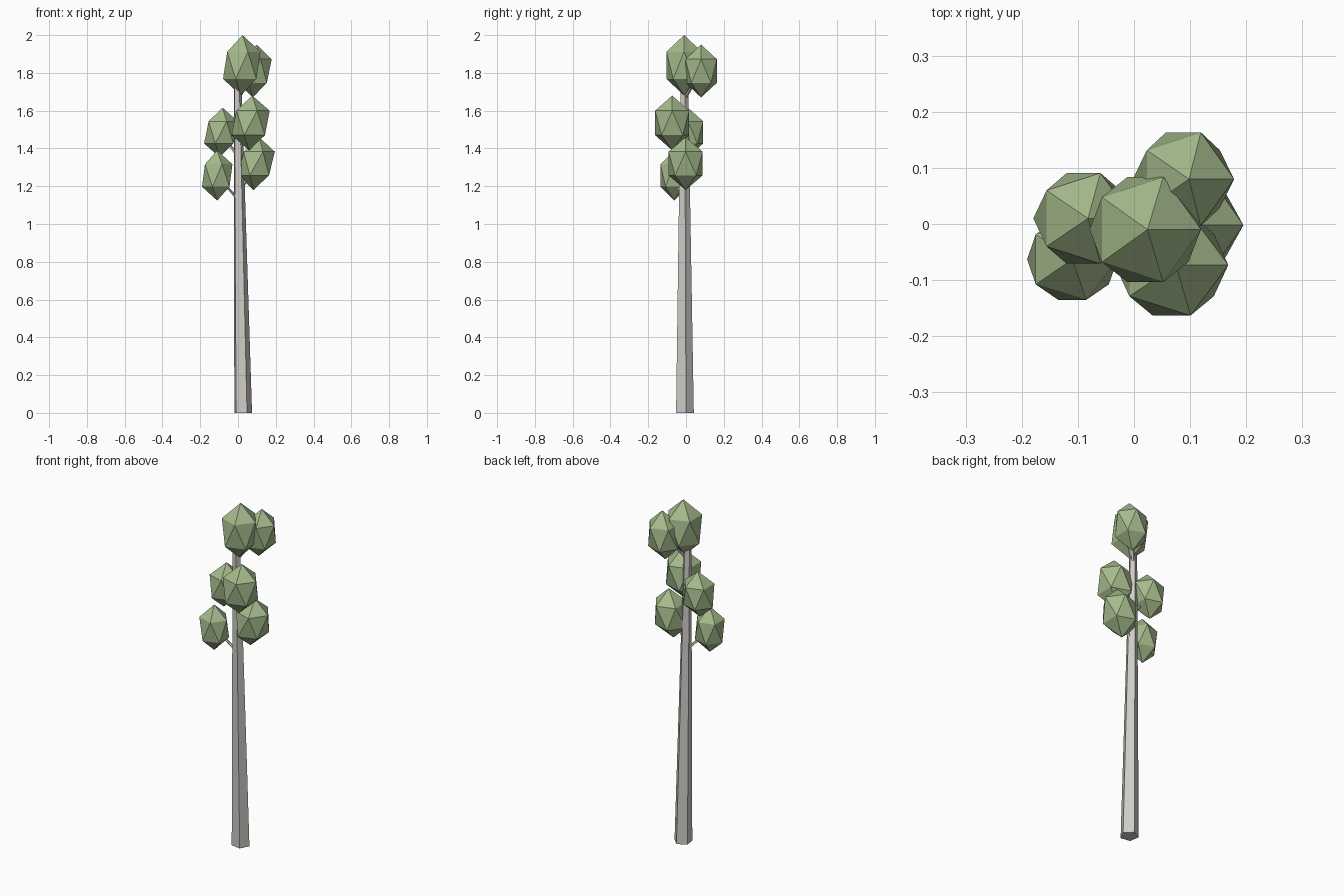
import bpy, bmesh, math
from mathutils import Vector

if "Cube" in bpy.data.objects:
    bpy.data.objects.remove(bpy.data.objects["Cube"])


def material(name, color):
    m = bpy.data.materials.new(name)
    m.diffuse_color = (*color, 1)
    m.use_nodes = True
    m.node_tree.nodes["Principled BSDF"].inputs["Base Color"].default_value = m.diffuse_color
    return m


bark = material("bark", (0.62, 0.60, 0.56))
leaf = material("leaf", (0.37, 0.49, 0.26))


def make_object(name, bm, mat):
    bmesh.ops.recalc_face_normals(bm, faces=bm.faces)
    mesh = bpy.data.meshes.new(name)
    bm.to_mesh(mesh)
    bm.free()
    mesh.materials.append(mat)
    obj = bpy.data.objects.new(name, mesh)
    bpy.context.collection.objects.link(obj)
    return obj


def tapered(name, start, end, r0, r1, sides, turn=0):
    """Closed tapered limb with horizontal end rings."""
    bm = bmesh.new()
    rings = []
    for centre, r in ((start, r0), (end, r1)):
        ring = []
        for i in range(sides):
            a = math.radians(turn) + math.tau * i / sides
            ring.append(bm.verts.new(Vector(centre) + Vector((r * math.cos(a), r * math.sin(a), 0))))
        rings.append(ring)
        bm.faces.new(ring)
    for i in range(sides):
        j = (i + 1) % sides
        bm.faces.new((rings[0][i], rings[0][j], rings[1][j], rings[1][i]))
    return make_object(name, bm, bark)


def leaf_clump(name, centre, size, tilt):
    """Stretched icosahedron, leaning slightly in x."""
    bm = bmesh.new()
    bmesh.ops.create_icosphere(bm, subdivisions=1, radius=1)
    for v in bm.verts:
        x, y, z = v.co
        v.co = Vector(centre) + Vector((x * size[0] + tilt * z, y * size[1], z * size[2]))
    return make_object(name, bm, leaf)


# Leaning five-sided trunk
tapered("trunk", (0.025, -0.008, 0), (-0.004, -0.01, 1.82), 0.05, 0.02, 5, 9)

# Leaf clumps: name, centre, size, lean, height where the twig leaves the trunk
clumps = [
    ("top", (0.02, -0.01, 1.84), (0.109, 0.110, 0.16), 0.004, None),
    ("top_right", (0.088, 0.08, 1.81), (0.096, 0.098, 0.14), 0.01, 1.66),
    ("upper_left", (-0.09, 0.01, 1.485), (0.096, 0.095, 0.131), 0.008, 1.35),
    ("upper_right", (0.067, -0.073, 1.535), (0.109, 0.106, 0.145), 0.008, 1.38),
    ("lower_left", (-0.11, -0.063, 1.257), (0.09, 0.085, 0.133), 0, 1.12),
    ("lower_right", (0.097, -0.002, 1.32), (0.102, 0.106, 0.14), 0.015, 1.17),
]
for name, centre, size, tilt, z in clumps:
    leaf_clump("leaves_" + name, centre, size, tilt)
    # Twig from trunk into the clump
    if z:
        start = (0.025 - 0.016 * z, -0.009, z)
        tapered("twig_" + name, start, centre, 0.011, 0.006, 5)
